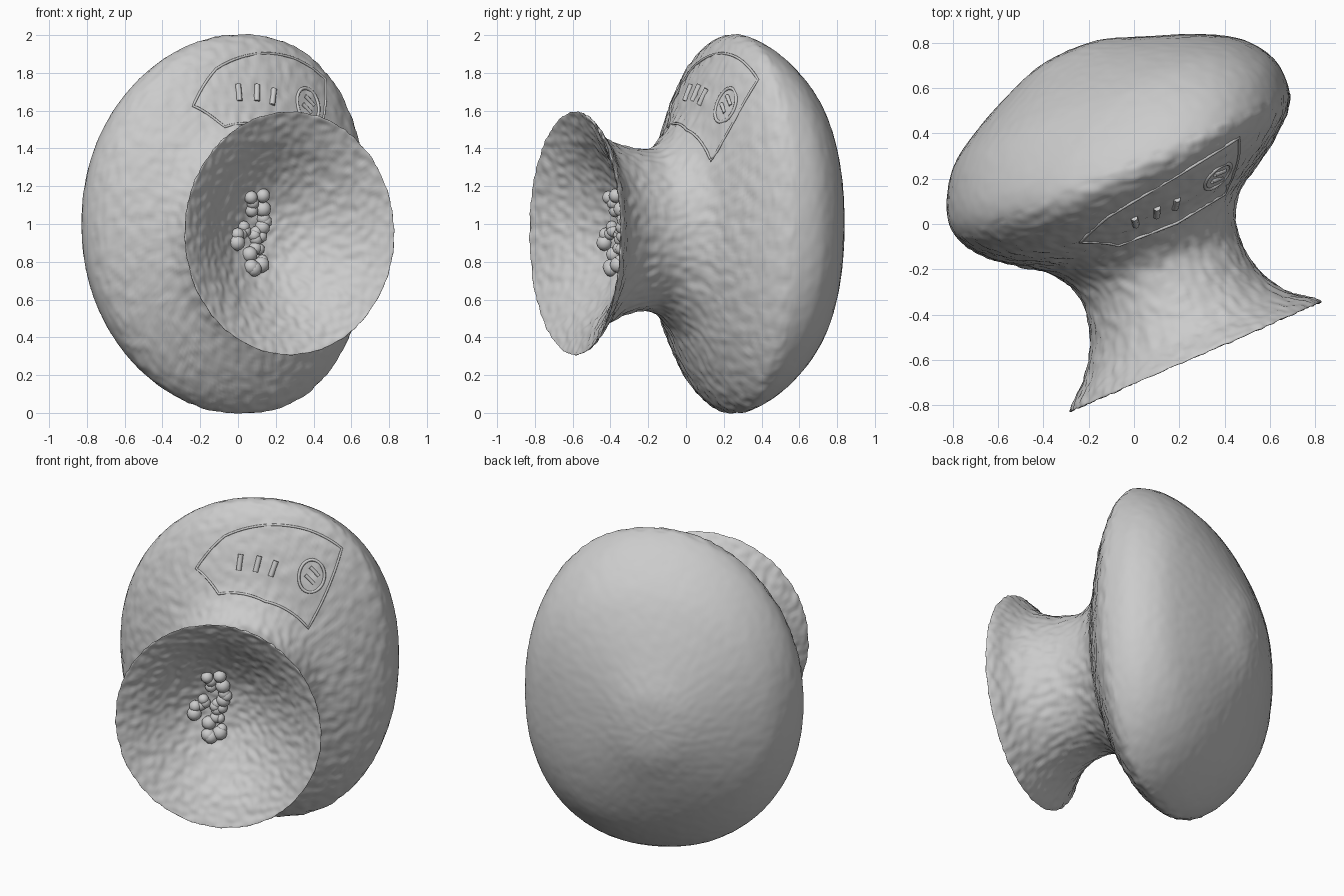
import bpy, bmesh, math, random
from mathutils import Vector, Matrix, noise

if "Cube" in bpy.data.objects:
    bpy.data.objects.remove(bpy.data.objects["Cube"])

random.seed(4)
U = Vector((0.917, 0.4, 0)).normalized()    # across the horn
V = Vector((-0.4, 0.917, 0)).normalized()   # along its axis, toward the back

# Elliptical sections: along axis, side offset, half width, half height, centre z
S = [(-.345, .01, 0, 0, .95), (-.355, .01, .12, .13, .95), (-.405, .01, .23, .25, .95),
     (-.49, .015, .355, .385, .95), (-.57, .015, .46, .495, .95), (-.625, .015, .555, .595, .95),
     (-.648, .015, .603, .642, .95), (-.62, .015, .587, .622, .95), (-.53, .01, .48, .52, .955),
     (-.38, .02, .395, .45, .965), (-.2, .03, .38, .435, .97), (-.06, .03, .45, .56, .98),
     (.03, .04, .58, .76, .99), (.12, .05, .70, .925, 1), (.21, .06, .78, 1.0, 1),
     (.31, .06, .81, .975, 1), (.43, .07, .785, .89, 1), (.56, .07, .69, .75, 1),
     (.66, .06, .525, .57, 1), (.75, .04, .31, .35, 1), (.805, .04, .15, .18, 1),
     (.82, .04, 0, 0, 1)]


def section(t):
    """Smooth (Catmull-Rom) interpolation of the sections."""
    i = min(int(t), len(S) - 2)
    f = t - i
    p = [S[max(0, min(len(S) - 1, i + k))] for k in (-1, 0, 1, 2)]
    return [0.5 * (2*b + (c-a)*f + (2*a-5*b+4*c-d)*f*f + (3*b-a-3*c+d)*f**3)
            for a, b, c, d in zip(*p)]


def surf(t, deg):
    v, u, a, b, z = section(t)
    r = math.radians(deg)
    c, s = math.cos(r), math.sin(r)
    # The body is slightly squarer than an ellipse and its crest leans sideways
    w = max(0, min(1, (t - 10) / 4))
    n = 2 + .17 * w
    k = (abs(c)**n + abs(s)**n) ** (-1 / n)
    return U * (u + a * c * k + .08 * w * a * s * s) + V * v + Vector((0, 0, z + b * s * k))


def add_mesh(name, bm):
    me = bpy.data.meshes.new(name)
    bm.to_mesh(me)
    bm.free()
    ob = bpy.data.objects.new(name, me)
    bpy.context.collection.objects.link(ob)
    for p in me.polygons:
        p.use_smooth = True
    return ob


# Body with neck and flared bowl, one continuous skin
bm = bmesh.new()
N, SUB = 240, 10
last = len(S) - 1
rings = []
for k in range(1, last * SUB):
    t = k / SUB
    rings.append([bm.verts.new(surf(t, 360 * j / N)) for j in range(N)])
for r0, r1 in zip(rings, rings[1:]):
    for j in range(N):
        bm.faces.new((r0[j], r0[(j+1) % N], r1[(j+1) % N], r1[j]))
for ring, t in ((rings[0], 0), (rings[-1], last)):
    tip = bm.verts.new(surf(t, 0))
    for j in range(N):
        bm.faces.new((tip, ring[j], ring[(j+1) % N]))
bmesh.ops.recalc_face_normals(bm, faces=bm.faces)
bm.normal_update()
# Rough clay texture, smoother on the domed back
moves = []
for vert in bm.verts:
    amp = 0.008 if vert.co.dot(V) < 0.25 else 0.002
    moves.append((vert, vert.normal * amp * noise.noise(vert.co * 24)))
for vert, d in moves:
    vert.co += d
add_mesh("horn_body", bm)

# Cluster of grains at the bottom of the bowl
bm = bmesh.new()
for k in range(26):
    p = surf(random.uniform(0.3, 1.8), random.uniform(85, 275))
    bmesh.ops.create_icosphere(bm, subdivisions=2, radius=random.uniform(.03, .045),
                               matrix=Matrix.Translation(p - V * .01))
add_mesh("bowl_grains", bm)


def ridge(name, pts, radius, cyclic=True):
    cu = bpy.data.curves.new(name, 'CURVE')
    cu.dimensions = '3D'
    cu.bevel_depth = radius
    cu.bevel_resolution = 2
    cu.use_fill_caps = True
    sp = cu.splines.new('POLY')
    sp.points.add(len(pts) - 1)
    for q, p in zip(sp.points, pts):
        q.co = (*p, 1)
    sp.use_cyclic_u = cyclic
    ob = bpy.data.objects.new(name, cu)
    bpy.context.collection.objects.link(ob)


# Raised shield-shaped panel border on the upper shoulder (section, angle)
corners = [(11.2, 36), (13.5, 50), (13.0, 75), (12.5, 105), (11.9, 122), (11, 108), (10.9, 72)]
border = []
for (t0, a0), (t1, a1) in zip(corners, corners[1:] + corners[:1]):
    border += [surf(t0 + (t1-t0) * k / 10, a0 + (a1-a0) * k / 10) for k in range(10)]
ridge("panel_border", border, 0.007)

# Ring mark with two bars, and three short dashes
ring = [surf(12.15 + .42 * math.sin(k * math.pi / 16), 53 + 7 * math.cos(k * math.pi / 16))
        for k in range(32)]
ridge("panel_ring", ring, 0.009)
for k, t in enumerate((12.05, 12.3)):
    ridge(f"ring_bar_{k}", [surf(t, 50), surf(t, 53), surf(t, 56)], 0.011, False)
for k, a in enumerate((74, 84, 95)):
    ridge(f"panel_dash_{k}", [surf(11.55, a), surf(11.75, a), surf(11.95, a)], 0.016, False)
